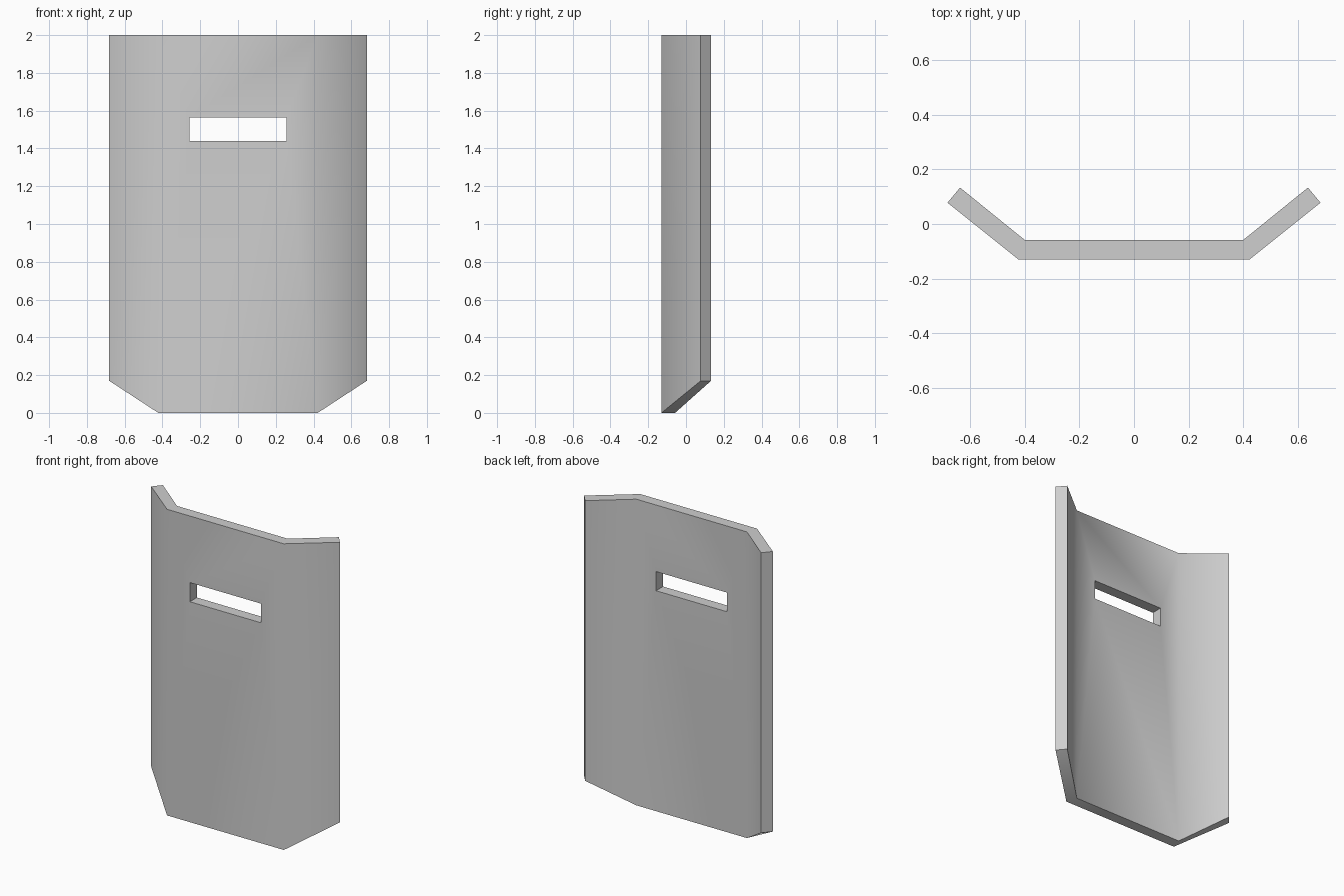
import bpy
import bmesh
import math

if "Cube" in bpy.data.objects:
    bpy.data.objects.remove(bpy.data.objects["Cube"], do_unlink=True)

TOP = 2.0
SLOT_X, SLOT_LOW, SLOT_HIGH = 0.257, 1.44, 1.565

grey = bpy.data.materials.new("plain grey")
grey.use_nodes = True
grey.diffuse_color = (0.62, 0.62, 0.62, 1)
grey.node_tree.nodes["Principled BSDF"].inputs["Base Color"].default_value = (0.62, 0.62, 0.62, 1)

bm = bmesh.new()


def add_skin(bend, edge):
    """One bent skin with a viewing slot; returns its outer rim and slot loop."""
    columns = [(-edge[0], edge[1], 0.17), (-bend[0], bend[1], 0),
               (bend[0], bend[1], 0), (edge[0], edge[1], 0.17)]
    low = [bm.verts.new(c) for c in columns]
    high = [bm.verts.new((x, y, TOP)) for x, y, z in columns]
    # Angled wings
    for i in (0, 2):
        bm.faces.new((low[i], low[i + 1], high[i + 1], high[i]))
    # Centre panel as a ring of four faces around the slot
    panel = [low[1], low[2], high[2], high[1]]
    slot = [bm.verts.new((x, bend[1], z)) for x, z in
            ((-SLOT_X, SLOT_LOW), (SLOT_X, SLOT_LOW), (SLOT_X, SLOT_HIGH), (-SLOT_X, SLOT_HIGH))]
    bridge(panel, slot)
    return low + high[::-1], slot


def bridge(a, b):
    """Join two closed loops of equal length with quads."""
    for i in range(len(a)):
        j = (i + 1) % len(a)
        bm.faces.new((a[i], a[j], b[j], b[i]))


# Front and back skins, joined along the rim and through the slot
front_rim, front_slot = add_skin((0.422, -0.13), (0.682, 0.078))
back_rim, back_slot = add_skin((0.40, -0.058), (0.636, 0.133))
bridge(front_rim, back_rim)
bridge(front_slot, back_slot)
bmesh.ops.recalc_face_normals(bm, faces=bm.faces)

mesh = bpy.data.meshes.new("shield_plate")
bm.to_mesh(mesh)
bm.free()
mesh.materials.append(grey)
shield = bpy.data.objects.new("shield_plate", mesh)
bpy.context.collection.objects.link(shield)

# Soft bends, crisp rim
bpy.ops.object.select_all(action="DESELECT")
shield.select_set(True)
bpy.context.view_layer.objects.active = shield
bpy.ops.object.shade_smooth_by_angle(angle=math.radians(45))
